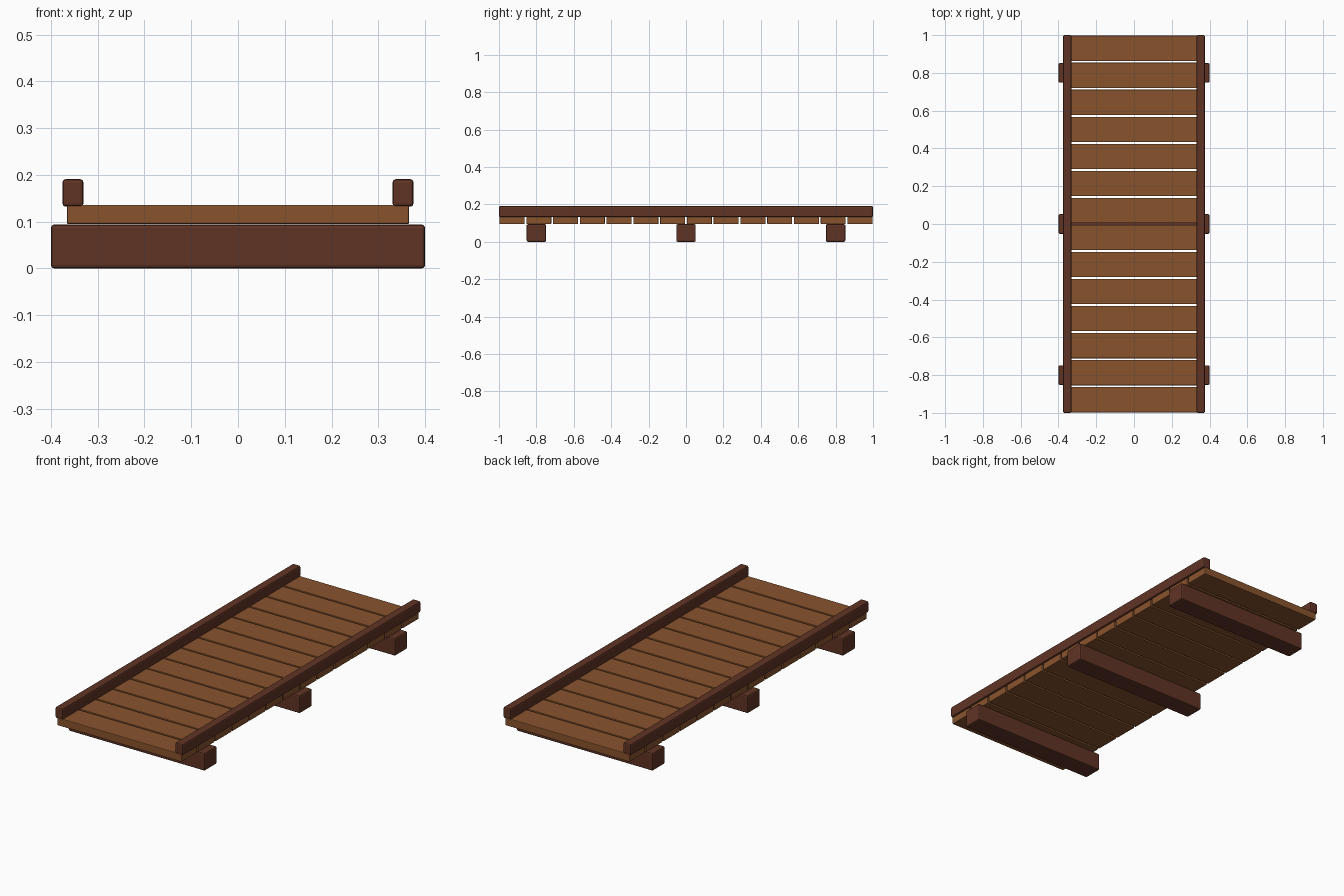
import bpy, bmesh
from mathutils import Vector

if "Cube" in bpy.data.objects:
    bpy.data.objects.remove(bpy.data.objects["Cube"])


def material(name, rgb):
    m = bpy.data.materials.new(name)
    m.diffuse_color = (*rgb, 1)
    m.use_nodes = True
    m.node_tree.nodes["Principled BSDF"].inputs["Base Color"].default_value = m.diffuse_color
    return m


DARK = material("dark_brown_wood", (0.117, 0.034, 0.018))
LIGHT = material("light_brown_wood", (0.250, 0.088, 0.027))


def beam(name, lo, hi, mat, bevel):
    """Box between two corners with slightly eased edges."""
    lo, hi = Vector(lo), Vector(hi)
    size, mid = hi - lo, (hi + lo) / 2
    bm = bmesh.new()
    bmesh.ops.create_cube(bm, size=1)
    bmesh.ops.scale(bm, vec=size, verts=bm.verts)
    bmesh.ops.bevel(bm, geom=bm.edges[:], offset=bevel, segments=2,
                    profile=0.5, affect='EDGES')
    mesh = bpy.data.meshes.new(name)
    bm.to_mesh(mesh)
    bm.free()
    mesh.materials.append(mat)
    ob = bpy.data.objects.new(name, mesh)
    ob.location = mid
    bpy.context.collection.objects.link(ob)


# Cross beams resting on the ground
for i, y in enumerate((-0.8, 0, 0.8)):
    beam(f"cross_beam_{i + 1}", (-0.4, y - 0.052, 0), (0.4, y + 0.052, 0.094), DARK, 0.007)

# Deck planks with narrow gaps
COUNT, WIDTH, END = 14, 0.134, 0.997
pitch = (2 * END - WIDTH) / (COUNT - 1)
for i in range(COUNT):
    y = -END + i * pitch
    beam(f"deck_plank_{i + 1}", (-0.366, y, 0.095), (0.366, y + WIDTH, 0.136), LIGHT, 0.003)

# Side rails along the deck edges
for side, x in (("left", -0.353), ("right", 0.353)):
    beam(f"{side}_rail", (x - 0.0225, -1, 0.132), (x + 0.0225, 1, 0.191), DARK, 0.007)
